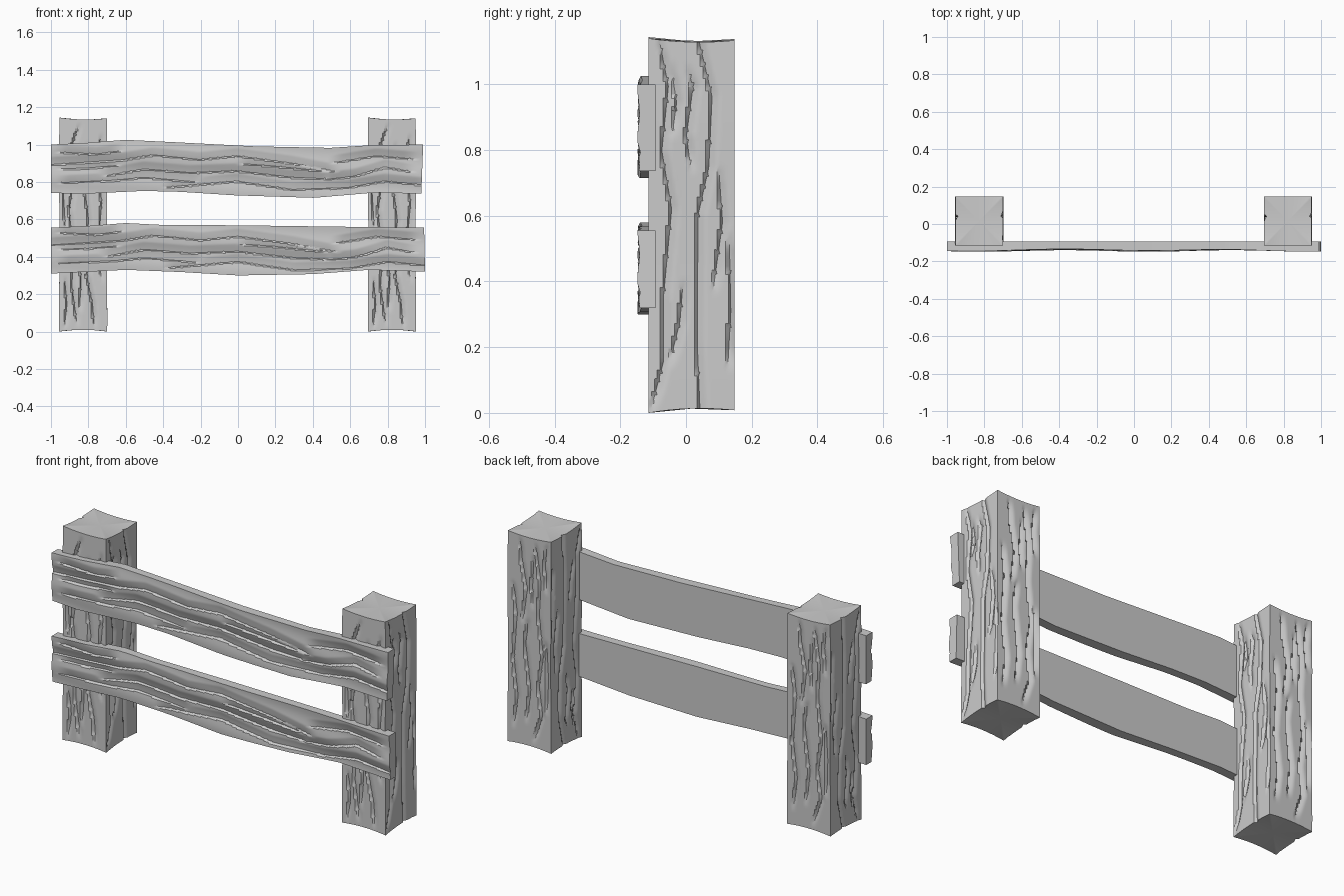
import bpy, bmesh, math

if "Cube" in bpy.data.objects:
    bpy.data.objects.remove(bpy.data.objects["Cube"])


def interp(pts, t):
    """Value of a polyline of (t, value) points at t."""
    if t <= pts[0][0]:
        return pts[0][1]
    for (a, va), (b, vb) in zip(pts, pts[1:]):
        if t <= b:
            return va + (vb - va) * (t - a) / (b - a)
    return pts[-1][1]


def carved_row(lo, hi, n, t, grooves, depth, width):
    """Points across the grain at t as (offset, carve depth); nearest points snap to groove lines."""
    us = [lo + (hi - lo) * i / n for i in range(n + 1)]
    lines = []
    for g in grooves:
        a, b = g[0][0], g[-1][0]
        if not a < t < b:
            continue
        u = interp(g, t)
        fade = min(1, (t - a) / 0.07, (b - t) / 0.07)
        k = round((u - lo) / (hi - lo) * n)
        if 0 < k < n:
            us[k] = u
        lines.append((u, depth * fade))
    row = []
    for u in us:
        d = 0
        for lu, dep in lines:
            s = u - lu
            if -1e-6 <= s < width:
                d = max(d, dep * (1 - s / width))
        row.append((u, d))
    return row


def skin(name, rings, caps):
    """Closed tube through the rings, with a fan to a centre point at each end."""
    bm = bmesh.new()
    loops = [[bm.verts.new(p) for p in r] for r in rings]
    n = len(loops[0])
    for a, b in zip(loops, loops[1:]):
        for i in range(n):
            j = (i + 1) % n
            bm.faces.new((a[i], a[j], b[j], b[i]))
    for loop, c in zip((loops[0], loops[-1]), caps):
        cv = bm.verts.new(c)
        for i in range(n):
            bm.faces.new((loop[i], loop[(i + 1) % n], cv))
    bmesh.ops.recalc_face_normals(bm, faces=bm.faces)
    me = bpy.data.meshes.new(name)
    bm.to_mesh(me)
    bm.free()
    ob = bpy.data.objects.new(name, me)
    bpy.context.collection.objects.link(ob)
    bpy.ops.object.select_all(action='DESELECT')
    ob.select_set(True)
    bpy.context.view_layer.objects.active = ob
    bpy.ops.object.shade_smooth_by_angle(angle=math.radians(28))


# Bark grooves on the posts: (height, sideways offset)
bark_a = [
    [(.0, -.125), (.15, -.085), (.35, -.085), (.62, -.06), (.8, -.09), (1.0, -.07), (1.15, -.1)],
    [(.73, 0), (.85, -.015), (1.0, .005), (1.07, -.015)],
    [(-.1, .03), (.2, .018), (.6, .02), (.75, .053), (.97, .063), (1.2, .01)],
    [(.36, .065), (.58, .095), (.75, .083)],
    [(.13, -.07), (.27, -.035), (.4, -.025)],
    [(.12, .11), (.3, .12), (.55, .115)],
    [(.84, -.06), (.95, -.045), (1.08, -.065)],
]
bark_b = [
    [(.08, -.095), (.25, -.075), (.45, -.1), (.7, -.08), (.88, -.1)],
    [(.02, .02), (.18, .07), (.33, .05), (.5, .075), (.72, .05), (.9, .06), (1.12, .03)],
    [(.12, -.02), (.3, .0), (.55, -.03), (.7, -.01)],
    [(.66, -.045), (.85, -.02), (1.0, -.05), (1.13, -.06)],
    [(.2, .1), (.4, .105), (.6, .095)],
    [(.85, .1), (1.0, .085), (1.13, .1)],
    [(.75, .02), (.87, .01), (1.05, .02)],
]


def turned(gs):
    return [sorted((1.14 - t, -u) for t, u in g) for g in gs]


def post(name, cx):
    cy, hx, hy, n, rows = 0.0165, 0.1275, 0.1305, 30, 90
    sides = [turned(bark_b), bark_a, bark_b, turned(bark_a)]   # front, right, back, left
    rings = []
    for r in range(rows + 1):
        f = r / rows
        ring = []
        for s, gs in enumerate(sides):
            half, out = (hx, hy) if s % 2 == 0 else (hy, hx)
            for u, d in carved_row(-half, half, n, f * 1.14, gs, 0.013, 0.024)[:-1]:
                d = out - d
                x, y = [(u, -d), (d, u), (-u, d), (-d, -u)][s]
                # uneven sawn ends with raised corners
                c = (x / hx) ** 2 * (y / hy) ** 2
                top = 1.131 + 0.008 * c - 0.003 * y / hy - 0.002 * x / hx
                low = 0.013 - 0.009 * c + 0.004 * y / hy
                w = 1 + 0.012 * math.sin(f * 9 + 1)
                ring.append((cx + x * w, cy + y, low + (top - low) * f))
        rings.append(ring)
    skin(name, rings, [(cx, cy, 0.013), (cx, cy, 1.131)])


post("left_post", -0.828)
post("right_post", 0.823)

# Grain on the boards: (x, offset from board middle)
grain = [
    [(-1.05, .02), (-.6, .05), (-.45, .075), (-.2, .05), (0, .07), (.3, .03), (.56, -.02)],
    [(-.97, .0), (-.8, .005), (-.62, .02)],
    [(-.75, -.045), (-.5, .0), (-.25, -.02), (0, -.01), (.3, -.045), (.54, -.055)],
    [(-.97, -.075), (-.65, -.06), (-.5, -.045), (-.15, -.075)],
    [(-.4, -.1), (0, -.065), (.3, -.11), (.6, -.1), (.8, -.065), (1.05, -.09)],
    [(.45, -.06), (.63, -.04), (.8, .01), (.97, -.02)],
    [(.5, .03), (.75, .07), (.98, .05)],
    [(-.98, .09), (-.75, .08), (-.6, .1)],
    [(.0, .03), (.2, .015), (.5, -.015)],
]


def board(name, mid, top, low, right_top, right_low):
    n, cols = 44, 150
    back, rings = -0.093, []
    for c in range(cols + 1):
        f = c / cols
        x = -1 + 2 * f
        lo, hi = interp(low, x), interp(top, x)
        ring = []
        for u, d in carved_row(lo - mid, hi - mid, n, x, grain, 0.011, 0.04):
            k = (u + mid - lo) / (hi - lo)
            end = right_low + (right_top - right_low) * k
            swell = 0.004 * math.sin(x * 7 + 1) + 0.003 * math.sin(u * 40 + x * 3)
            ring.append((-1 + (end + 1) * f, -0.141 - swell + d, mid + u))
        ex = ring[-1][0]
        ring += [(ex, back, hi), (ring[0][0], back, lo)]
        rings.append(ring)
    caps = [(-1, -0.115, mid), ((right_top + right_low) / 2, -0.115, mid)]
    skin(name, rings, caps)


board("upper_board", 0.87,
      [(-1, 1.0), (-.82, 1.008), (-.6, 1.025), (-.35, 1.013), (.1, .99), (.5, .982), (.7, .995), (1, 1.0)],
      [(-1, .742), (-.85, .735), (-.5, .752), (-.3, .747), (0, .728), (.42, .715), (.75, .743), (1, .737)],
      0.99, 0.98)
board("lower_board", 0.44,
      [(-1, .555), (-.8, .565), (-.6, .58), (-.4, .57), (0, .568), (.6, .56), (1, .555)],
      [(-1, .31), (-.6, .33), (-.3, .318), (0, .3), (.4, .307), (.7, .33), (1, .32)],
      0.995, 1.0)
